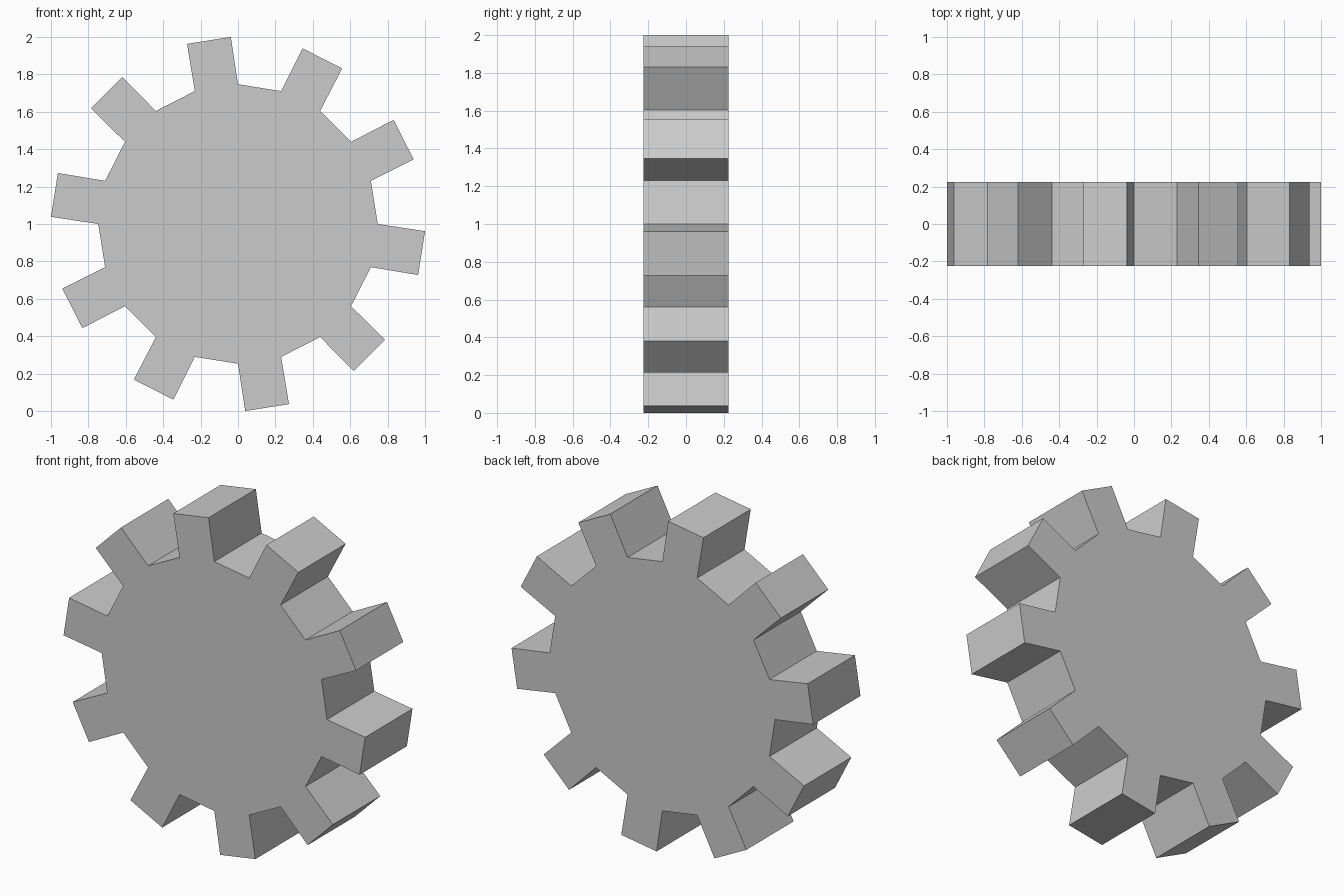
import bpy, bmesh
from math import sin, cos, pi, radians, asin

if "Cube" in bpy.data.objects:
    bpy.data.objects.remove(bpy.data.objects["Cube"])

TEETH = 10
ROOT_R = 0.747      # radius of the 20-sided hub
TIP_R = 1.0008      # radius at tooth corners
TIP_HALF = 0.1185   # half width of a tooth tip
HALF_Y = 0.224      # half thickness

# Gear outline: each tooth grows from every other side of the hub polygon
root_a = pi / (2 * TEETH)
tip_a = asin(TIP_HALF / TIP_R)
outline = []
for i in range(TEETH):
    mid = radians(-9) + i * 2 * pi / TEETH
    for r, a in ((ROOT_R, -root_a), (TIP_R, -tip_a), (TIP_R, tip_a), (ROOT_R, root_a)):
        outline.append((r * cos(mid + a), 1 + r * sin(mid + a)))

# Extrude the outline through the thickness
bm = bmesh.new()
face = bm.faces.new([bm.verts.new((x, -HALF_Y, z)) for x, z in outline])
ext = bmesh.ops.extrude_face_region(bm, geom=[face], use_keep_orig=True)
bmesh.ops.translate(bm, vec=(0, 2 * HALF_Y, 0),
                    verts=[g for g in ext["geom"] if isinstance(g, bmesh.types.BMVert)])
bmesh.ops.recalc_face_normals(bm, faces=bm.faces[:])

mesh = bpy.data.meshes.new("gear")
bm.to_mesh(mesh)
bm.free()
gear = bpy.data.objects.new("gear", mesh)
bpy.context.collection.objects.link(gear)
